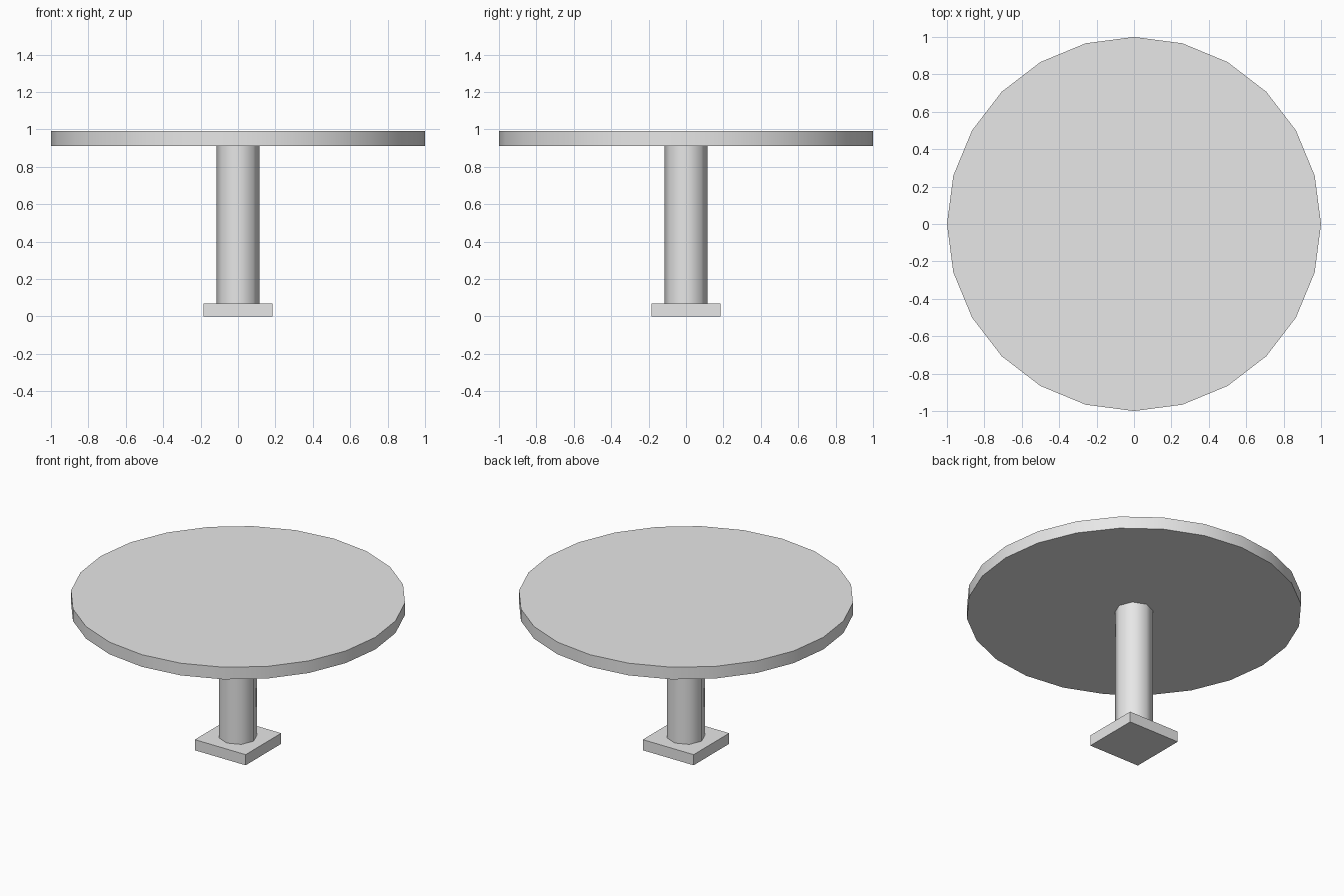
import bpy
import math

if "Cube" in bpy.data.objects:
    bpy.data.objects.remove(bpy.data.objects["Cube"], do_unlink=True)

BASE_TOP, TOP_UNDER, TOP_Z = 0.07, 0.91, 0.99

grey = bpy.data.materials.new("light grey")
grey.use_nodes = True
grey.diffuse_color = (0.8, 0.8, 0.8, 1)
grey.node_tree.nodes["Principled BSDF"].inputs["Base Color"].default_value = grey.diffuse_color


def finish(name):
    obj = bpy.context.object
    obj.name = obj.data.name = name
    obj.data.materials.append(grey)
    return obj


def disc(name, sides, radius, bottom, top):
    """Upright cylinder with a smooth wall and crisp rims."""
    bpy.ops.mesh.primitive_cylinder_add(
        vertices=sides, radius=radius, depth=top - bottom,
        location=(0, 0, (bottom + top) / 2))
    bpy.ops.object.shade_smooth_by_angle(angle=math.radians(60))
    return finish(name)


# Square foot
bpy.ops.mesh.primitive_cube_add(size=1, location=(0, 0, BASE_TOP / 2))
foot = finish("foot")
foot.scale = (0.37, 0.37, BASE_TOP)
bpy.ops.object.transform_apply(location=False, rotation=False, scale=True)

# Column and round table top
disc("column", 8, 0.115, BASE_TOP, TOP_UNDER)
disc("table_top", 24, 1.0, TOP_UNDER, TOP_Z)
